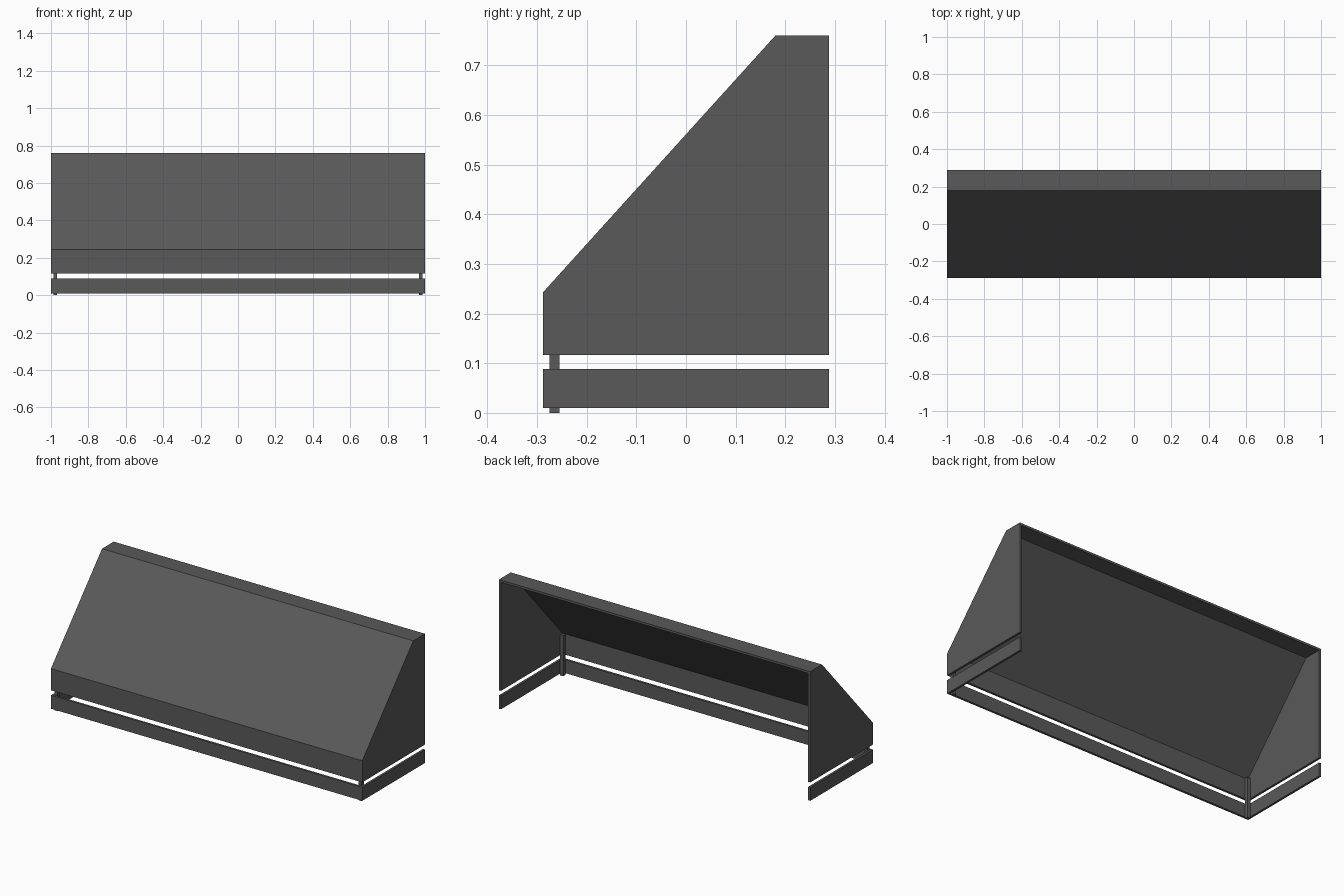
import bpy
import bmesh

cube = bpy.data.objects.get("Cube")
if cube:
    bpy.data.objects.remove(cube, do_unlink=True)

# Dark grey sheet metal
metal = bpy.data.materials.new("dark_grey_metal")
metal.use_nodes = True
grey = (0.1, 0.1, 0.1, 1)
metal.diffuse_color = grey
metal.node_tree.nodes["Principled BSDF"].inputs["Base Color"].default_value = grey

T = 0.013                    # sheet thickness
FRONT, BACK = -0.288, 0.288
INNER = 1 - T                # inside face of the side panels


def prism(name, profile, x0, x1):
    """Extrude a (y, z) profile from x0 to x1."""
    bm = bmesh.new()
    face = bm.faces.new([bm.verts.new((x0, y, z)) for y, z in profile])
    ext = bmesh.ops.extrude_face_region(bm, geom=[face])
    verts = [v for v in ext["geom"] if isinstance(v, bmesh.types.BMVert)]
    bmesh.ops.translate(bm, verts=verts, vec=(x1 - x0, 0, 0))
    bmesh.ops.recalc_face_normals(bm, faces=bm.faces)
    mesh = bpy.data.meshes.new(name)
    bm.to_mesh(mesh)
    bm.free()
    mesh.materials.append(metal)
    obj = bpy.data.objects.new(name, mesh)
    bpy.context.collection.objects.link(obj)
    return obj


def rect(y0, y1, z0, z1):
    return [(y0, z0), (y1, z0), (y1, z1), (y0, z1)]


# Hood: front lip, slope and top bent from one sheet
outer = [(FRONT, 0.117), (FRONT, 0.243), (0.18, 0.76), (BACK, 0.76)]
inner = [(BACK, 0.76 - T), (0.186, 0.76 - T), (FRONT + T, 0.238), (FRONT + T, 0.117)]
prism("hood_sheet", outer + inner, -INNER, INNER)

# Lower front rail
prism("lower_front_rail", rect(FRONT, FRONT + T, 0.01, 0.088), -INNER, INNER)

# Side panels, lower side rails and front corner posts
for side, s in (("left", 1), ("right", -1)):
    prism(side + "_side_panel", outer + [(BACK, 0.117)], s * INNER, s)
    prism(side + "_lower_rail", rect(FRONT, BACK, 0.01, 0.088), s * INNER, s)
    prism(side + "_corner_post", rect(FRONT + T, FRONT + T + 0.02, 0, 0.235),
          s * INNER, s * (INNER - 0.02))
